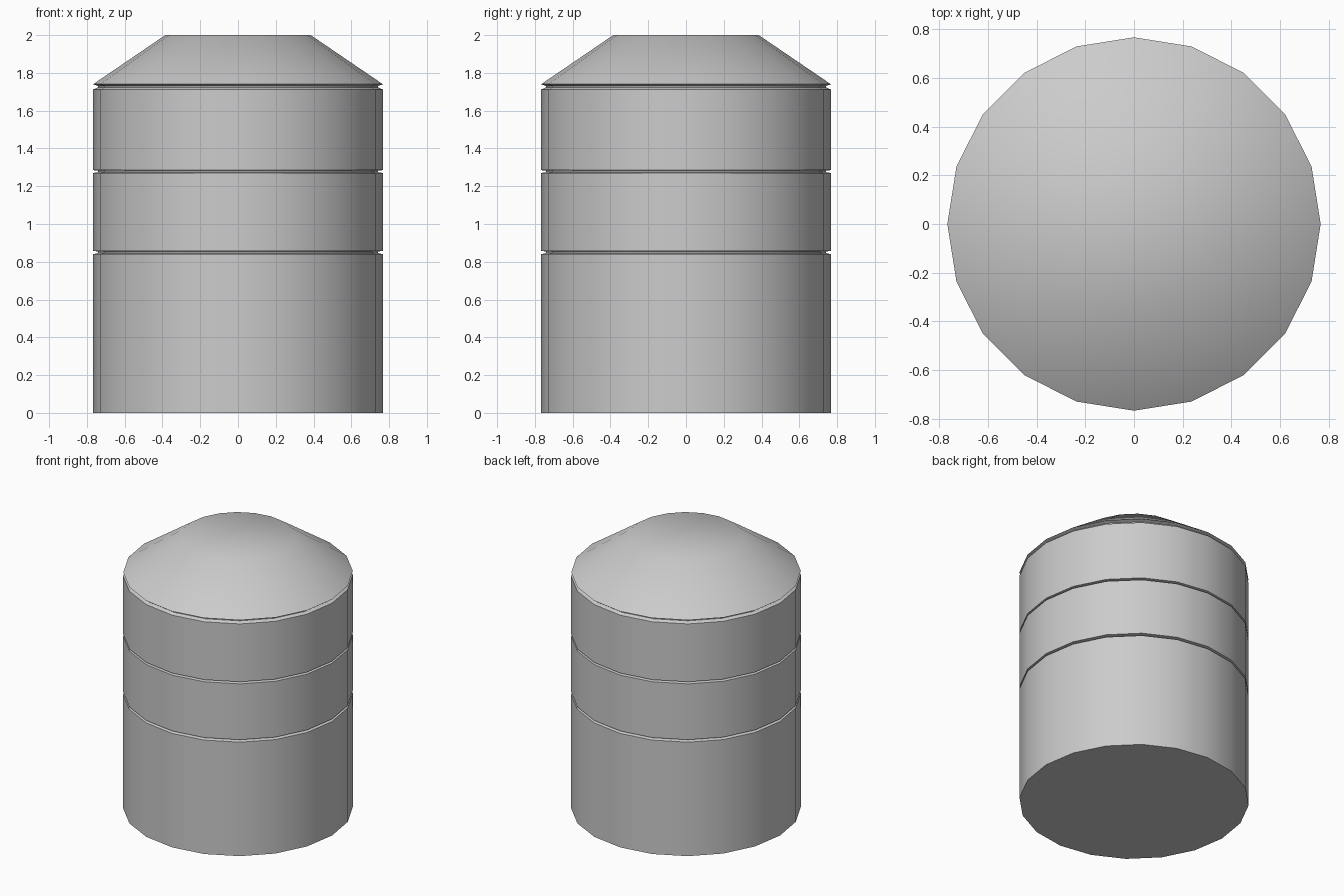
import bpy, math
from math import cos, sin, pi

cube = bpy.data.objects.get("Cube")
if cube:
    bpy.data.objects.remove(cube, do_unlink=True)

SIDES = 20
R = 0.767          # outer radius
GROOVE_R = 0.742   # radius at the bottom of each groove
TOP_R = 0.385      # radius of the flat roof top

grey = bpy.data.materials.new("light grey")
grey.use_nodes = True
colour = (0.6, 0.6, 0.6, 1)
grey.diffuse_color = colour
grey.node_tree.nodes["Principled BSDF"].inputs["Base Color"].default_value = colour


def lathe(name, profile):
    """Turn a (radius, height) profile into a closed faceted solid."""
    verts = [(r * cos(2 * pi * i / SIDES), r * sin(2 * pi * i / SIDES), z)
             for r, z in profile for i in range(SIDES)]
    faces = []
    for k in range(len(profile) - 1):
        a, b = k * SIDES, (k + 1) * SIDES
        for i in range(SIDES):
            j = (i + 1) % SIDES
            faces.append((a + i, a + j, b + j, b + i))
    faces.append(tuple(reversed(range(SIDES))))
    faces.append(tuple(range(len(verts) - SIDES, len(verts))))
    mesh = bpy.data.meshes.new(name)
    mesh.from_pydata(verts, [], faces)
    mesh.materials.append(grey)
    obj = bpy.data.objects.new(name, mesh)
    bpy.context.collection.objects.link(obj)
    bpy.ops.object.select_all(action='DESELECT')
    obj.select_set(True)
    bpy.context.view_layer.objects.active = obj
    bpy.ops.object.shade_smooth_by_angle(angle=math.radians(40))
    return obj


# Tank: straight wall cut by three grooves, then a sloping roof
profile = [(R, 0)]
for low, high in ((0.84, 0.858), (1.27, 1.285), (1.712, 1.74)):
    mid = (low + high) / 2
    profile += [(R, low), (GROOVE_R, mid - 0.003), (GROOVE_R, mid + 0.005), (R, high)]
profile.append((TOP_R, 2))
lathe("tank_body", profile)
